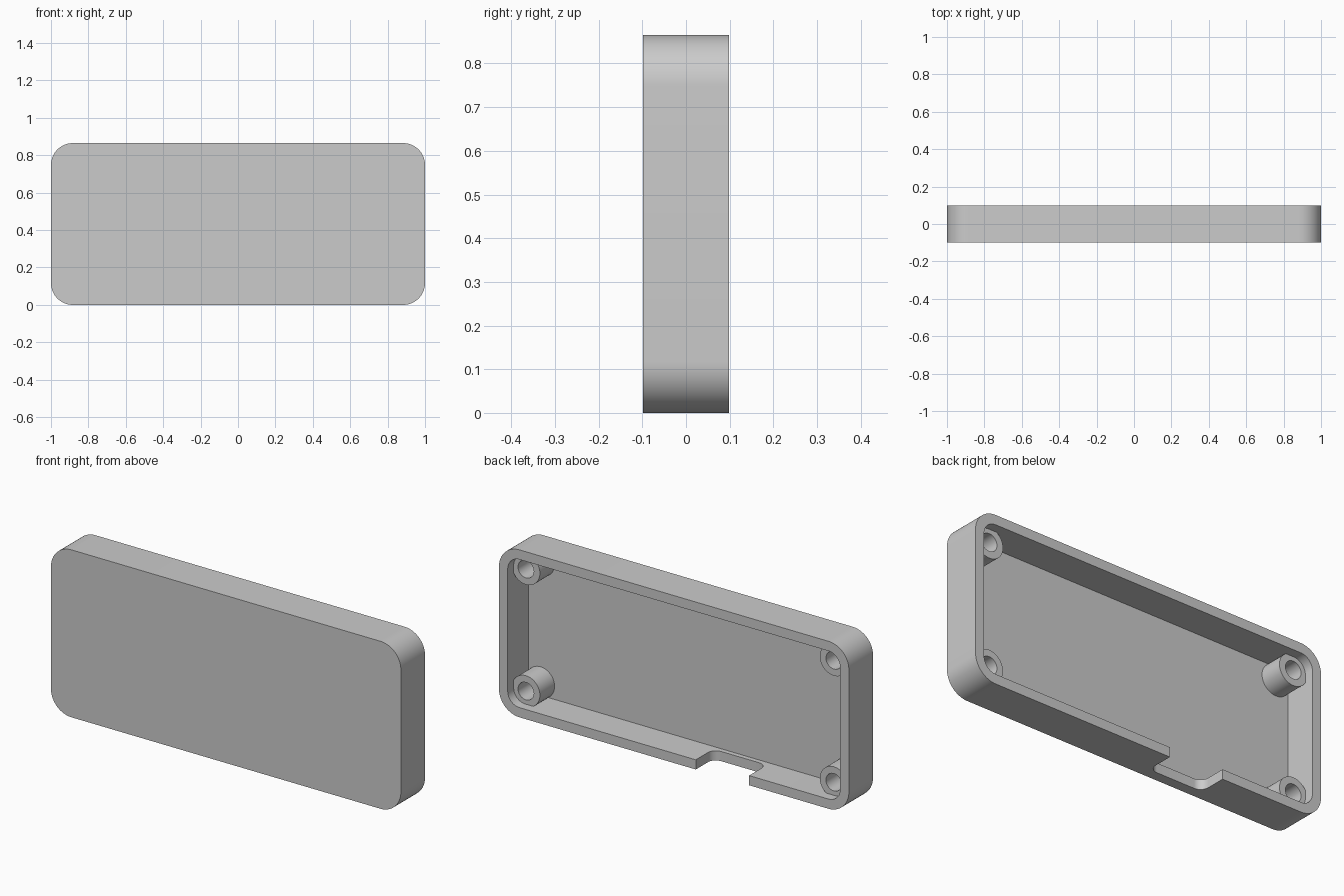
import bpy
import bmesh
from math import sin, cos, pi
from mathutils import Matrix, Vector

if "Cube" in bpy.data.objects:
    bpy.data.objects.remove(bpy.data.objects["Cube"])

WIDTH, HEIGHT, HALF_DEPTH = 2.0, 0.865, 0.0985
WALL, CORNER = 0.05, 0.117
FLOOR_Y = -0.07
MID_Z = HEIGHT / 2

# Single plastic colour
plastic = bpy.data.materials.new("grey plastic")
plastic.use_nodes = True
GREY = (0.6, 0.6, 0.6, 1)
plastic.diffuse_color = GREY
plastic.node_tree.nodes["Principled BSDF"].inputs["Base Color"].default_value = GREY


def add_object(name, bm):
    bmesh.ops.recalc_face_normals(bm, faces=bm.faces)
    mesh = bpy.data.meshes.new(name)
    bm.to_mesh(mesh)
    bm.free()
    mesh.materials.append(plastic)
    obj = bpy.data.objects.new(name, mesh)
    bpy.context.collection.objects.link(obj)
    return obj


def select_only(obj):
    bpy.ops.object.select_all(action="DESELECT")
    obj.select_set(True)
    bpy.context.view_layer.objects.active = obj


def rounded_block(name, u0, u1, v0, v1, radius, to_world, extrude, steps=16):
    """Rounded rectangle in (u, v), placed by to_world and extruded."""
    bm = bmesh.new()
    centres = [(u1 - radius, v1 - radius), (u0 + radius, v1 - radius),
               (u0 + radius, v0 + radius), (u1 - radius, v0 + radius)]
    ring = []
    for quarter, (cu, cv) in enumerate(centres):
        for i in range(steps + 1):
            a = (quarter + i / steps) * pi / 2
            ring.append(bm.verts.new(to_world(cu + radius * cos(a), cv + radius * sin(a))))
    face = bm.faces.new(ring)
    ext = bmesh.ops.extrude_face_region(bm, geom=[face])
    moved = [g for g in ext["geom"] if isinstance(g, bmesh.types.BMVert)]
    bmesh.ops.translate(bm, verts=moved, vec=extrude)
    return add_object(name, bm)


def cut(target, cutter):
    mod = target.modifiers.new("cut", "BOOLEAN")
    mod.operation, mod.solver, mod.object = "DIFFERENCE", "EXACT", cutter
    select_only(target)
    bpy.ops.object.modifier_apply(modifier=mod.name)
    bpy.data.objects.remove(cutter)


# Case shell: rounded slab hollowed out from the back
case = rounded_block("case_shell", -WIDTH / 2, WIDTH / 2, 0, HEIGHT, CORNER,
                     lambda u, v: (u, -HALF_DEPTH, v), (0, 2 * HALF_DEPTH, 0))
cavity = rounded_block("cavity_cutter", -WIDTH / 2 + WALL, WIDTH / 2 - WALL,
                       WALL, HEIGHT - WALL, CORNER - WALL,
                       lambda u, v: (u, FLOOR_Y, v), (0, 0.5, 0))
cut(case, cavity)

# Cable notch through the bottom wall
notch = rounded_block("notch_cutter", -0.43, -0.125, -0.045, 0.3, 0.045,
                      lambda u, v: (u, v, -0.05), (0, 0, 0.15))
cut(case, notch)
select_only(case)
bpy.ops.object.shade_smooth_by_angle(angle=pi / 6)


# Screw bosses: revolved tubes in the four corners, merging into the walls
def screw_boss(name, x, z, outer=0.08, inner=0.045, top=0.05):
    bm = bmesh.new()
    profile = [(outer, FLOOR_Y - 0.01), (outer, top), (inner, top), (inner, FLOOR_Y - 0.01)]
    verts = [bm.verts.new((x + r, y, z)) for r, y in profile]
    edges = [bm.edges.new((verts[i], verts[(i + 1) % 4])) for i in range(4)]
    bmesh.ops.spin(bm, geom=verts + edges, cent=Vector((x, 0, z)), axis=(0, 1, 0),
                   angle=2 * pi, steps=48)
    bmesh.ops.remove_doubles(bm, verts=bm.verts, dist=0.0001)
    boss = add_object(name, bm)
    select_only(boss)
    bpy.ops.object.shade_smooth_by_angle(angle=pi / 6)


for side, sx in (("left", 1), ("right", -1)):
    for level, sz in (("upper", 1), ("lower", -1)):
        screw_boss(f"{level}_{side}_screw_boss", sx * 0.88, MID_Z + sz * 0.315)
